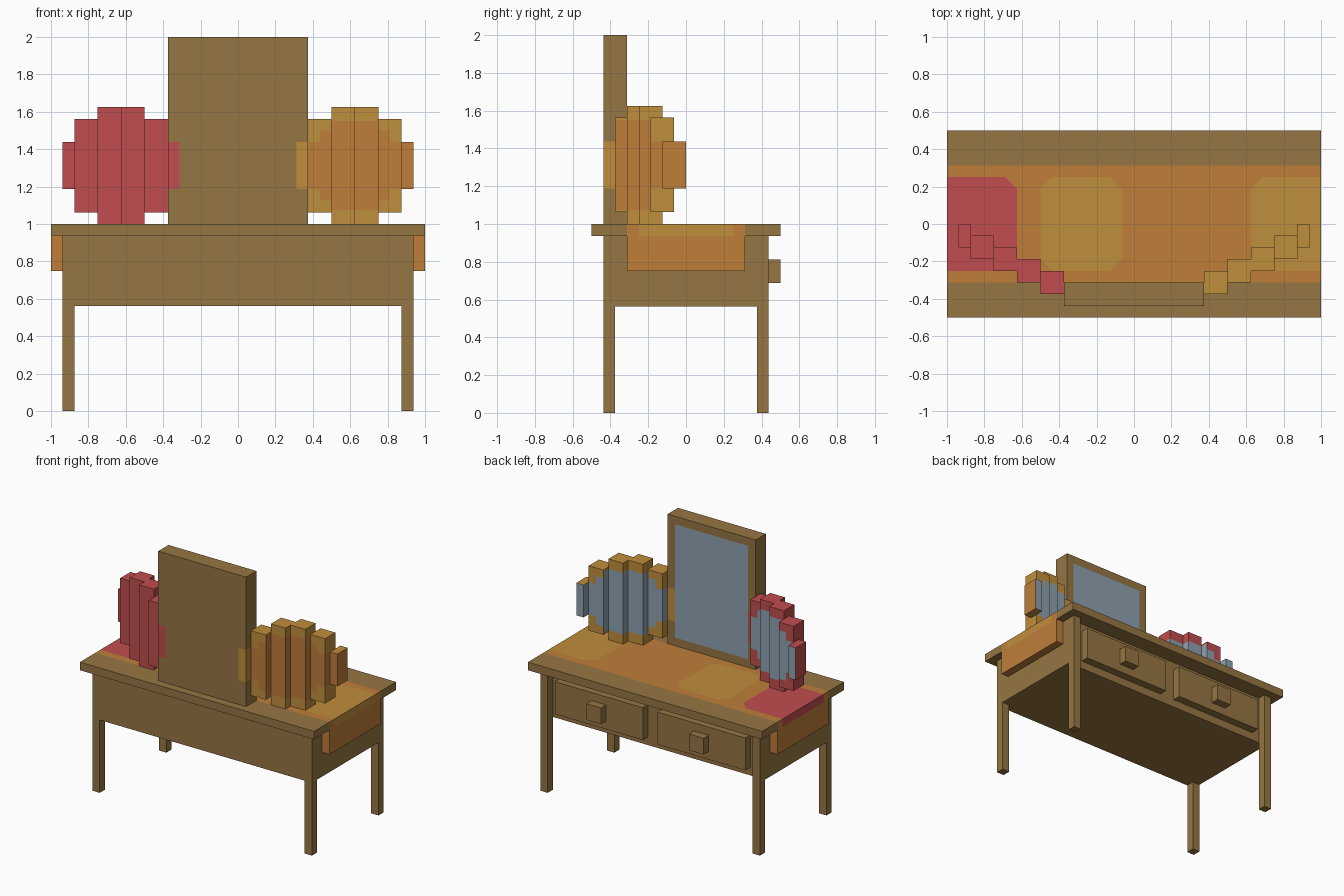
import bpy
import bmesh
from mathutils import Matrix, Vector

if "Cube" in bpy.data.objects:
    bpy.data.objects.remove(bpy.data.objects["Cube"])

U = 1 / 16  # the model sits on a grid of sixteenths
X, Y, Z = (1, 0, 0), (0, 1, 0), (0, 0, 1)


def linear(c):
    c /= 255
    return c / 12.92 if c <= 0.04045 else ((c + 0.055) / 1.055) ** 2.4


def material(name, *rgb):
    mat = bpy.data.materials.new(name)
    mat.use_nodes = True
    colour = [linear(c) for c in rgb] + [1]
    mat.diffuse_color = colour
    bsdf = next(n for n in mat.node_tree.nodes if n.type == 'BSDF_PRINCIPLED')
    bsdf.inputs["Base Color"].default_value = colour
    return mat


MATERIALS = [
    material("wood_brown", 150, 118, 67),
    material("cloth_orange", 191, 126, 58),
    material("mustard_yellow", 192, 142, 60),
    material("soft_red", 193, 77, 79),
    material("glass_blue_grey", 142, 162, 176),
]
WOOD, ORANGE, YELLOW, RED, GLASS = range(len(MATERIALS))


def box(name, x, y, z, colour=WOOD, cuts=(), rule=None):
    """Box between ranges in grid units, cut by (normal, offset) planes,
    each face coloured by rule(centre, normal)."""
    bm = bmesh.new()
    lo, hi = (Vector(c) for c in zip(x, y, z))
    place = Matrix.Translation((lo + hi) / 2) @ Matrix.Diagonal((*(hi - lo), 1))
    bmesh.ops.create_cube(bm, size=1, matrix=place)
    for normal, offset in cuts:
        n = Vector(normal)
        bmesh.ops.bisect_plane(bm, geom=bm.verts[:] + bm.edges[:] + bm.faces[:],
                               dist=1e-4, plane_co=n * offset / n.length_squared,
                               plane_no=n)
    bm.normal_update()
    for f in bm.faces:
        f.material_index = rule(f.calc_center_median(), f.normal) if rule else colour
    bmesh.ops.scale(bm, vec=(U, U, U), verts=bm.verts)
    mesh = bpy.data.meshes.new(name)
    bm.to_mesh(mesh)
    bm.free()
    for mat in MATERIALS:
        mesh.materials.append(mat)
    obj = bpy.data.objects.new(name, mesh)
    bpy.context.collection.objects.link(obj)
    return obj


def span(side, a, b):
    return sorted((side * a, side * b))


# Table top with a cloth strip and three chamfered patches
PATCHES = [(-30, -10, RED), (-8, -1, YELLOW), (10, 30, YELLOW)]


def top_rule(c, n):
    if abs(c.y) > 5 or (n.z < 0.5 and abs(n.x) < 0.5):
        return WOOD
    for a, b, colour in PATCHES:
        edge, end = min(c.x - a, b - c.x), 4 - abs(c.y)
        if edge > 0 and end > 0 and edge + end > 1:
            return colour
    return ORANGE


top_cuts = [(Y, s * d) for s in (-1, 1) for d in (4, 5)]
for a, b, _ in PATCHES:
    for edge, s in ((a, 1), (b, -1)):
        if abs(edge) < 16:
            top_cuts.append((X, edge))
            top_cuts += [((s, -t, 0), s * edge - 3) for t in (-1, 1)]
box("table_top", (-16, 16), (-8, 8), (15, 16), cuts=top_cuts, rule=top_rule)

# Table body
box("table_body", (-15, 15), (-7, 6), (9, 15))

for side, label in ((1, "left"), (-1, "right")):
    # Legs, hanging cloth and drawers
    box(f"front_leg_{label}", span(side, 14, 15), (-7, -6), (0, 9))
    box(f"back_leg_{label}", span(side, 14, 15), (6, 7), (0, 15))
    box(f"cloth_flap_{label}", span(side, 15, 16), (-5, 5), (12, 15), ORANGE)
    box(f"drawer_{label}", span(side, 1, 13), (6, 7), (10, 14))
    box(f"drawer_knob_{label}", span(side, 6, 8), (7, 8), (11, 13))

    # Side mirror of five stepped slats
    frame, front = (YELLOW, ORANGE) if side > 0 else (RED, RED)

    def slat_rule(c, n, side=side, frame=frame, front=front):
        d = abs(abs(c.x) - 10)
        half = 3.8 if d < 2.1 else 3 if d < 3.1 else 2 if d < 3.9 else 0
        if abs(n.z) > 0.5 or abs(c.z - 21) > half:
            return frame
        return front if n.y < -0.5 or n.x * side > 0.5 else GLASS

    slat_cuts = [(Z, 21 + s * h) for s in (-1, 1) for h in (2, 3, 3.8)]
    slat_cuts += [(X, side * 7), (X, side * 13)]
    slats = [(6, 8, 4), (8, 10, 5), (10, 12, 5), (12, 14, 4), (14, 15, 2)]
    for i, (a, b, half) in enumerate(slats):
        box(f"side_mirror_slat_{label}_{i + 1}", span(side, a, b), (i - 6, i - 4),
            (21 - half, 21 + half), cuts=slat_cuts, rule=slat_rule)


# Centre mirror with glass at the back and painted side edges
def mirror_rule(c, n):
    if abs(n.z) > 0.5:
        return WOOD
    if abs(c.x) > 5 and abs(c.z - 21) < 2:
        return YELLOW if c.x > 0 else RED
    if n.y > 0.5 and abs(c.x) < 5 and abs(c.z - 24) < 7:
        return GLASS
    return WOOD


mirror_cuts = [(X, -5), (X, 5)] + [(Z, h) for h in (17, 19, 23, 31)]
box("centre_mirror", (-6, 6), (-7, -5), (16, 32), cuts=mirror_cuts, rule=mirror_rule)
